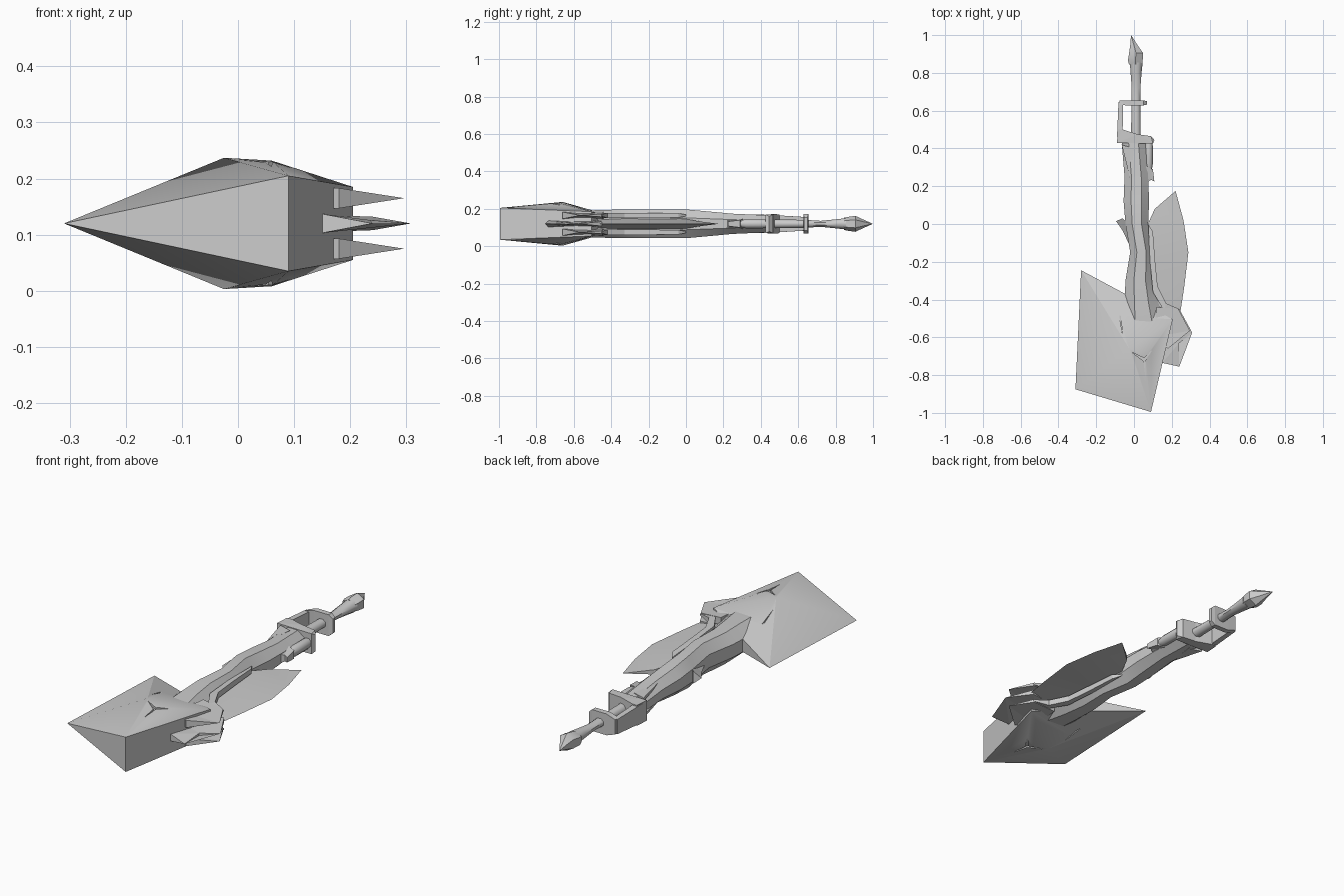
import bpy, bmesh, math

if "Cube" in bpy.data.objects:
    bpy.data.objects.remove(bpy.data.objects["Cube"])

MID = 0.12  # everything mirrors about this height
grey = bpy.data.materials.new("light_grey")
grey.diffuse_color = (0.6, 0.6, 0.6, 1)
grey.use_nodes = True
grey.node_tree.nodes["Principled BSDF"].inputs["Base Color"].default_value = grey.diffuse_color


def finish(bm, name):
    bmesh.ops.remove_doubles(bm, verts=bm.verts, dist=0.0005)
    bmesh.ops.recalc_face_normals(bm, faces=bm.faces)
    me = bpy.data.meshes.new(name)
    bm.to_mesh(me)
    bm.free()
    me.materials.append(grey)
    ob = bpy.data.objects.new(name, me)
    bpy.context.collection.objects.link(ob)
    return ob


def hull(name, pts):
    """Convex solid from (x, y, half height) points."""
    bm = bmesh.new()
    for x, y, h in pts:
        for s in ((1, -1) if h else (1,)):
            bm.verts.new((x, y, MID + s * h))
    bmesh.ops.convex_hull(bm, input=bm.verts)
    return finish(bm, name)


def plate(name, pts, z=MID):
    """Outline of (x, y, half thickness); zero gives a sharp edge."""
    bm = bmesh.new()
    top = [bm.verts.new((x, y, z + h)) for x, y, h in pts]
    low = [bm.verts.new((x, y, z - h)) for x, y, h in pts]
    faces = [bm.faces.new(top), bm.faces.new(low[::-1])]
    n = len(pts)
    for i in range(n):
        j = (i + 1) % n
        if pts[i][2] or pts[j][2]:
            loop = [top[i], low[i], low[j], top[j]]
            if not pts[i][2]:
                loop.remove(low[i])
            if not pts[j][2]:
                loop[loop.index(low[j])] = top[j]
                loop.pop()
            bm.faces.new(loop)
    bmesh.ops.triangulate(bm, faces=faces)
    return finish(bm, name)


def loft(name, stations, sides=8, flat=1.0):
    """Rings along y from (y, left x, right x, half height)."""
    bm = bmesh.new()
    rings = []
    for y, l, r, h in stations:
        ring = []
        for k in range(sides):
            a = 2 * math.pi * (k + 0.5) / sides
            c = math.cos(math.pi / sides)
            ring.append(bm.verts.new(((l + r) / 2 + (r - l) / 2 * math.cos(a) / c, y,
                                      MID + h * math.sin(a) / c)))
        rings.append(ring)
    for a, b in zip(rings, rings[1:]):
        for k in range(sides):
            m = (k + 1) % sides
            bm.faces.new((a[k], a[m], b[m], b[k]))
    bm.faces.new(rings[0])
    bm.faces.new(rings[-1][::-1])
    return finish(bm, name)


def smooth(ob, angle=25):
    bpy.ops.object.select_all(action='DESELECT')
    ob.select_set(True)
    bpy.context.view_layer.objects.active = ob
    bpy.ops.object.shade_smooth_by_angle(angle=math.radians(angle))


# Wedge head, sharp along the left
head = hull("axe_head", [(-.31, -.875, 0), (-.28, -.245, 0), (.09, -.995, .085),
                         (.205, -.505, .065), (-.025, -.66, .117), (.06, -.68, .112)])
smooth(head, 20)

# Three-armed chips cut into both cheeks
chips = [((.055, -.72), [(-.01, -.68), (.11, -.65), (.06, -.81)], .100),
         ((-.075, -.46), [(-.165, -.36), (-.055, -.45), (-.06, -.59)], .066)]
for (cx, cy), tips, depth in chips:
    ang = sorted(tips, key=lambda t: math.atan2(t[1] - cy, t[0] - cx))
    star = []
    for i, t in enumerate(ang):
        n = ang[(i + 1) % 3]
        star.append((*t, .02))
        mx, my = (t[0] + n[0]) / 2, (t[1] + n[1]) / 2
        star.append((cx + (mx - cx) * .18, cy + (my - cy) * .18, .02))
    for s in (1, -1):
        cutter = plate("chip_cutter", star, MID + s * (depth + .02))
        cutter.hide_render = True
        cutter.hide_viewport = True
        mod = head.modifiers.new("chip", 'BOOLEAN')
        mod.operation = 'DIFFERENCE'
        mod.solver = 'EXACT'
        mod.object = cutter

# Faceted handle body
smooth(loft("handle_body", [(-.56, -.06, .17, .07), (-.42, -.05, .13, .075),
                            (-.30, -.045, .105, .076), (-.15, -.02, .10, .077),
                            (0, -.045, .075, .077), (.12, -.055, .08, .066),
                            (.25, -.05, .075, .054), (.43, -.065, .06, .046)]), 20)

# Left horn on the body
plate("side_horn", [(-.095, .015, 0), (-.06, .03, .03), (-.01, -.02, .045), (.01, -.1, .045),
                    (0, -.18, .02), (-.025, -.11, 0), (-.06, -.035, 0)])

# Raised ridges along the body
for s in (1, -1):
    plate("body_ridge", [(.075, .0, .004), (.1, -.04, .012), (.112, -.2, .014), (.125, -.33, .014),
                         (.17, -.42, .014), (.24, -.45, .004), (.16, -.46, .014),
                         (.1, -.36, .014), (.085, -.2, .012)], MID + s * .045)
    plate("grip_ridge", [(-.065, .42, .008), (-.02, .24, .004), (-.01, .3, .008),
                         (0, .4, .008)], MID + s * .042)

# Broad right blade
smooth(plate("side_blade", [(.06, -.03, .03), (.11, .08, .012), (.22, .175, 0), (.262, .02, 0),
                            (.288, -.15, 0), (.265, -.34, 0), (.245, -.47, 0), (.15, -.47, .02),
                            (.1, -.36, .03), (.08, -.2, .03)]), 20)

# Layered teeth beside the head
plate("middle_tooth", [(.10, -.46, .017), (.24, -.45, .012), (.308, -.575, 0), (.235, -.635, .006),
                       (.24, -.755, 0), (.15, -.735, .017), (.10, -.6, .017)])
for s in (1, -1):
    plate("outer_tooth", [(.12, -.44, .02), (.235, -.45, .008), (.296, -.565, 0),
                          (.18, -.66, .018), (.10, -.6, .02)], MID + s * .045)

# Small lever in the gap near the collar
smooth(loft("lever_rod", [(.29, .062, .095, .018), (.32, .055, .10, .024), (.41, .055, .10, .024),
                          (.44, .06, .095, .02)]), 50)
plate("lever_spur", [(.05, .31, .03), (.1, .29, .02), (.108, .225, .012), (.09, .235, .015),
                     (.05, .2, .03)])

# Collar and square knuckle guard
plate("collar", [(-.09, .43, .05), (.10, .425, .05), (.108, .445, .04), (.09, .465, .05),
                 (.02, .475, .052), (-.06, .5, .05), (-.085, .5, .05)])
plate("guard_bar", [(-.09, .46, .046), (-.06, .48, .046), (-.058, .64, .036),
                    (-.082, .645, .036)])
plate("guard_end", [(-.08, .63, .036), (-.03, .628, .052), (.05, .628, .052), (.07, .632, .035),
                    (.07, .65, .035), (.05, .654, .052), (-.03, .655, .052), (-.075, .655, .036)])

# Shaft and pointed pommel
smooth(loft("shaft", [(.44, -.016, .036, .024), (.64, -.013, .034, .021), (.72, -.012, .034, .016),
                      (.80, -.018, .04, .024), (.855, -.022, .046, .03)]), 50)
smooth(loft("pommel", [(.845, -.026, .042, .028), (.865, -.032, .046, .032),
                       (.905, -.026, .048, .037), (.945, -.02, .02, .021),
                       (.997, -.016, -.013, .001)], 6), 20)
